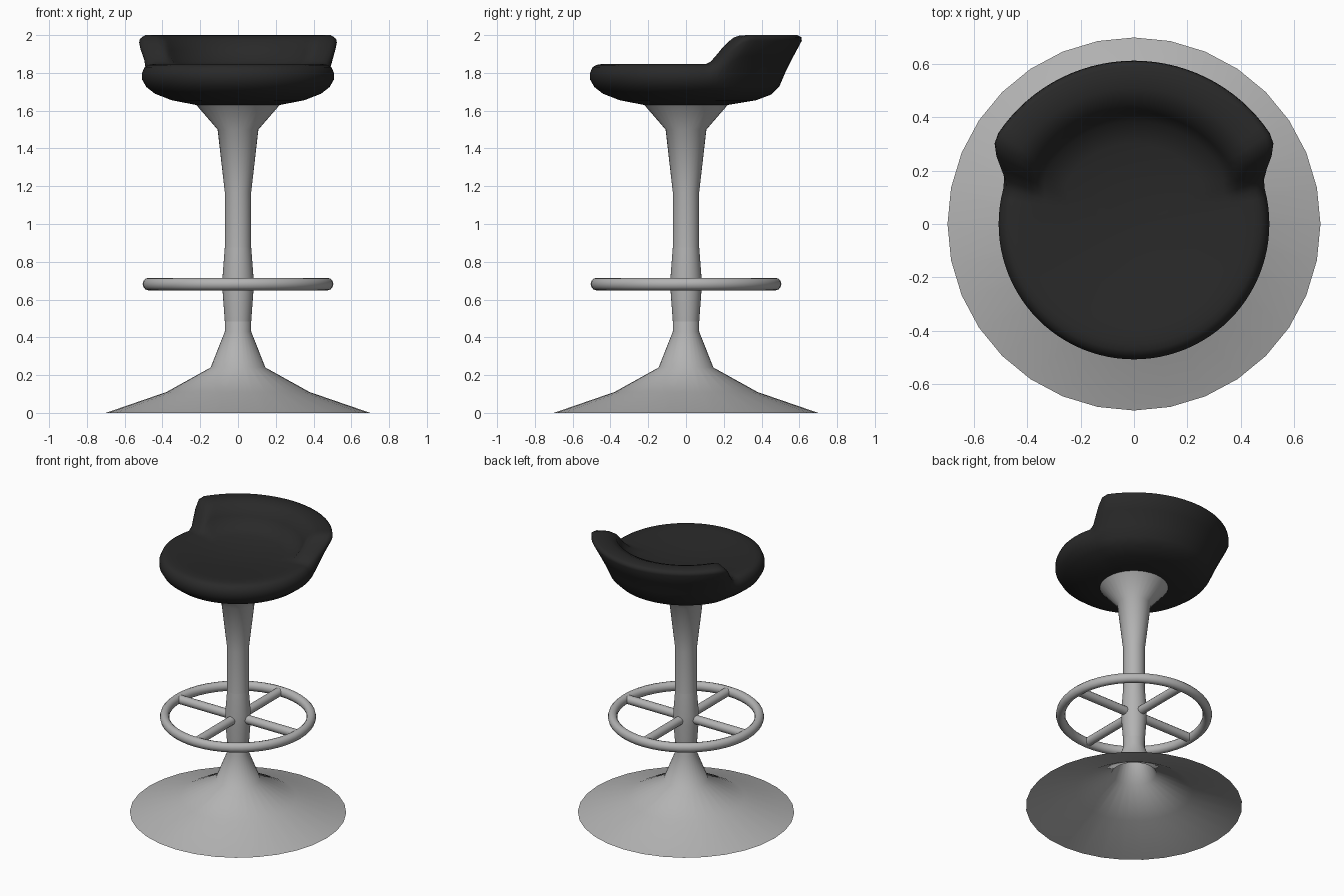
import bpy, bmesh, math
from mathutils import Vector

if "Cube" in bpy.data.objects:
    bpy.data.objects.remove(bpy.data.objects["Cube"])


def material(name, v):
    m = bpy.data.materials.new(name)
    m.diffuse_color = (v, v, v, 1)
    m.use_nodes = True
    m.node_tree.nodes["Principled BSDF"].inputs["Base Color"].default_value = m.diffuse_color
    return m


steel = material("grey steel", 0.45)
black = material("black upholstery", 0.022)


def finish(name, bm, mat, angle):
    bmesh.ops.remove_doubles(bm, verts=bm.verts, dist=1e-5)
    bmesh.ops.recalc_face_normals(bm, faces=bm.faces)
    me = bpy.data.meshes.new(name)
    bm.to_mesh(me)
    bm.free()
    ob = bpy.data.objects.new(name, me)
    bpy.context.collection.objects.link(ob)
    me.materials.append(mat)
    bpy.ops.object.select_all(action='DESELECT')
    ob.select_set(True)
    bpy.context.view_layer.objects.active = ob
    bpy.ops.object.shade_smooth_by_angle(angle=math.radians(angle))
    return ob


def sweep(name, section, n, mat, closed=False, angle=60):
    """Surface of revolution; section(a) gives the (radius, z) points at angle a."""
    bm = bmesh.new()
    rings = []
    for i in range(n):
        a = 2 * math.pi * i / n
        rings.append([bm.verts.new((r * math.cos(a), r * math.sin(a), z))
                      for r, z in section(a)])
    for i in range(n):
        p, q = rings[i], rings[(i + 1) % n]
        m = len(p)
        for j in range(m if closed else m - 1):
            k = (j + 1) % m
            bm.faces.new((p[j], q[j], q[k], p[k]))
    return finish(name, bm, mat, angle)


# pedestal: open flared foot, column and seat flare
column = [(0.70, 0), (0.38, 0.11), (0.145, 0.24), (0.07, 0.43),
          (0.07, 1.17), (0.108, 1.50), (0.225, 1.635)]
sweep("pedestal", lambda a: column, 32, steel)

# collar that holds the footrest
collar = [(0.066, 0.43), (0.082, 0.65), (0.082, 0.72), (0.068, 0.90)]
sweep("footrest_collar", lambda a: collar, 32, steel)

# footrest ring
tube = [(0.475 + 0.03 * math.cos(t * math.pi / 6), 0.682 + 0.033 * math.sin(t * math.pi / 6))
        for t in range(12)]
sweep("footrest_ring", lambda a: tube, 48, steel, closed=True)

# four spokes
for i in range(4):
    bm = bmesh.new()
    bmesh.ops.create_cone(bm, cap_ends=True, segments=12, radius1=0.03,
                          radius2=0.03, depth=0.42)
    d = Vector((math.cos(i * math.pi / 2), math.sin(i * math.pi / 2), 0))
    bmesh.ops.transform(bm, matrix=d.to_track_quat('Z', 'Y').to_matrix().to_4x4(), verts=bm.verts)
    bmesh.ops.translate(bm, vec=d * 0.265 + Vector((0, 0, 0.682)), verts=bm.verts)
    finish("footrest_spoke_%d" % (i + 1), bm, steel, 40)

# seat: cushion section blended into a raised back section by angle
cushion = [(0, 1.63), (0.22, 1.63), (0.35, 1.655), (0.44, 1.69), (0.485, 1.725), (0.508, 1.765),
           (0.508, 1.80), (0.495, 1.83), (0.475, 1.842), (0.45, 1.846), (0.42, 1.846),
           (0.40, 1.845), (0.38, 1.843), (0.35, 1.84), (0.25, 1.828), (0.13, 1.815), (0, 1.81)]
back = [(0, 1.63), (0.22, 1.63), (0.37, 1.655), (0.45, 1.685), (0.495, 1.73), (0.525, 1.80),
        (0.57, 1.89), (0.613, 1.97), (0.61, 1.99), (0.59, 2.0), (0.51, 1.998),
        (0.455, 1.975), (0.42, 1.92), (0.385, 1.86), (0.30, 1.835), (0.15, 1.815), (0, 1.81)]


def seat_section(a):
    off = math.degrees(abs((a - math.pi / 2 + math.pi) % (2 * math.pi) - math.pi))
    t = min(1, max(0, (75 - off) / 18))
    w = t * t * (3 - 2 * t)
    return [(c[0] + (b[0] - c[0]) * w, c[1] + (b[1] - c[1]) * w)
            for c, b in zip(cushion, back)]


sweep("seat", seat_section, 96, black, angle=180)
